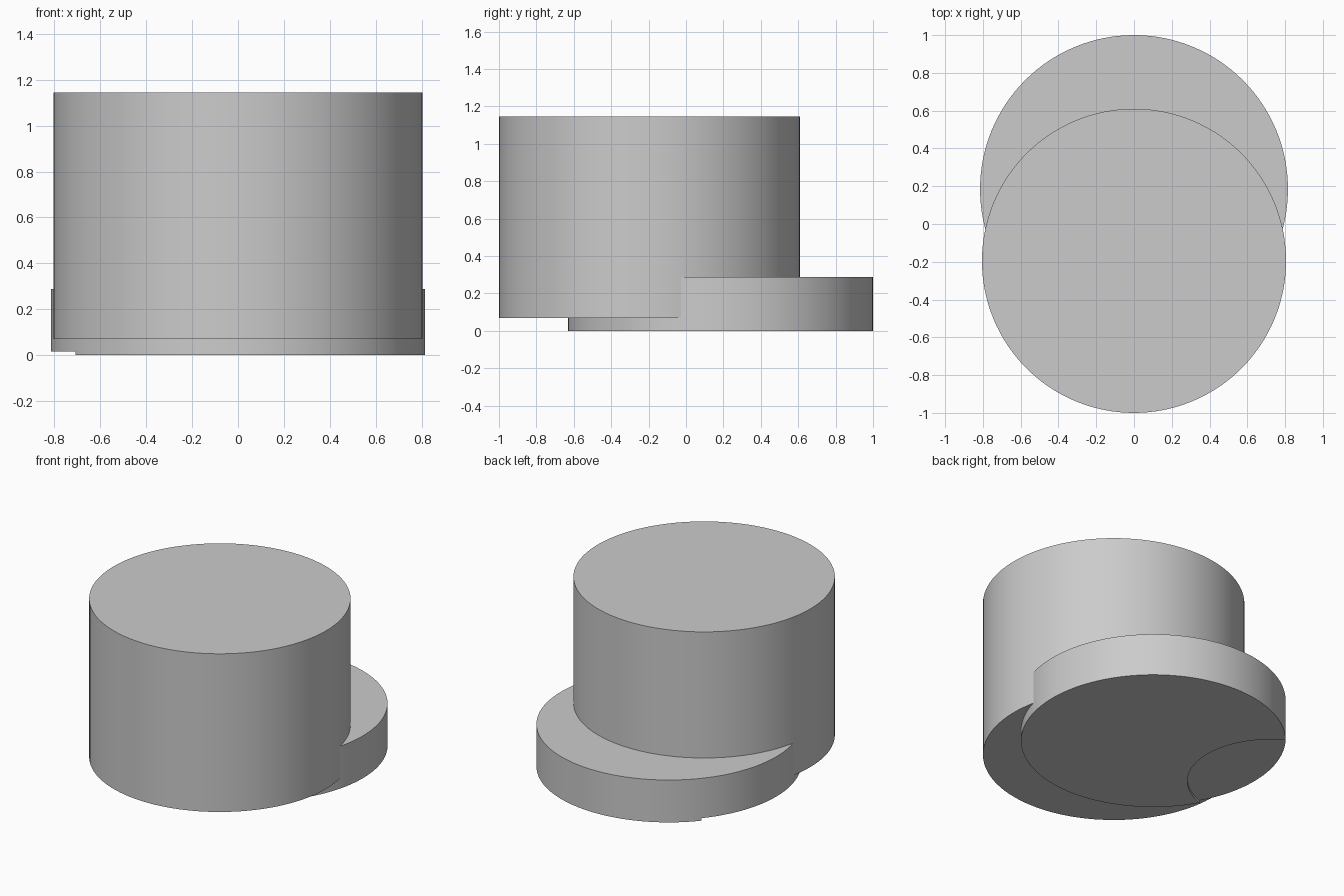
import bpy

if "Cube" in bpy.data.objects:
    bpy.data.objects.remove(bpy.data.objects["Cube"])


def cylinder(name, x, y, radius, z0, z1, sides=128):
    bpy.ops.mesh.primitive_cylinder_add(
        vertices=sides, radius=radius, depth=z1 - z0, location=(x, y, (z0 + z1) / 2))
    obj = bpy.context.object
    obj.name = name
    bpy.ops.object.shade_smooth_by_angle()
    return obj


# Tall round body, raised slightly off the floor
cylinder("tall_body", 0, -0.195, 0.805, 0.07, 1.145)

# Low base disc, offset to the back
base = cylinder("base_disc", 0, 0.185, 0.815, 0, 0.288)

# Shallow round recess under the left edge of the disc
cutter = cylinder("recess_cutter", -0.875, 0.27, 0.515, -0.1, 0.017)
cutter.hide_render = True
cutter.hide_set(True)
cut = base.modifiers.new("recess", 'BOOLEAN')
cut.operation = 'DIFFERENCE'
cut.solver = 'EXACT'
cut.object = cutter
bpy.context.view_layer.objects.active = base
bpy.ops.object.modifier_apply(modifier=cut.name)
bpy.data.objects.remove(cutter, do_unlink=True)

# Keep rims sharp after the cut
bpy.ops.object.select_all(action='DESELECT')
base.select_set(True)
bpy.ops.object.shade_smooth_by_angle()
